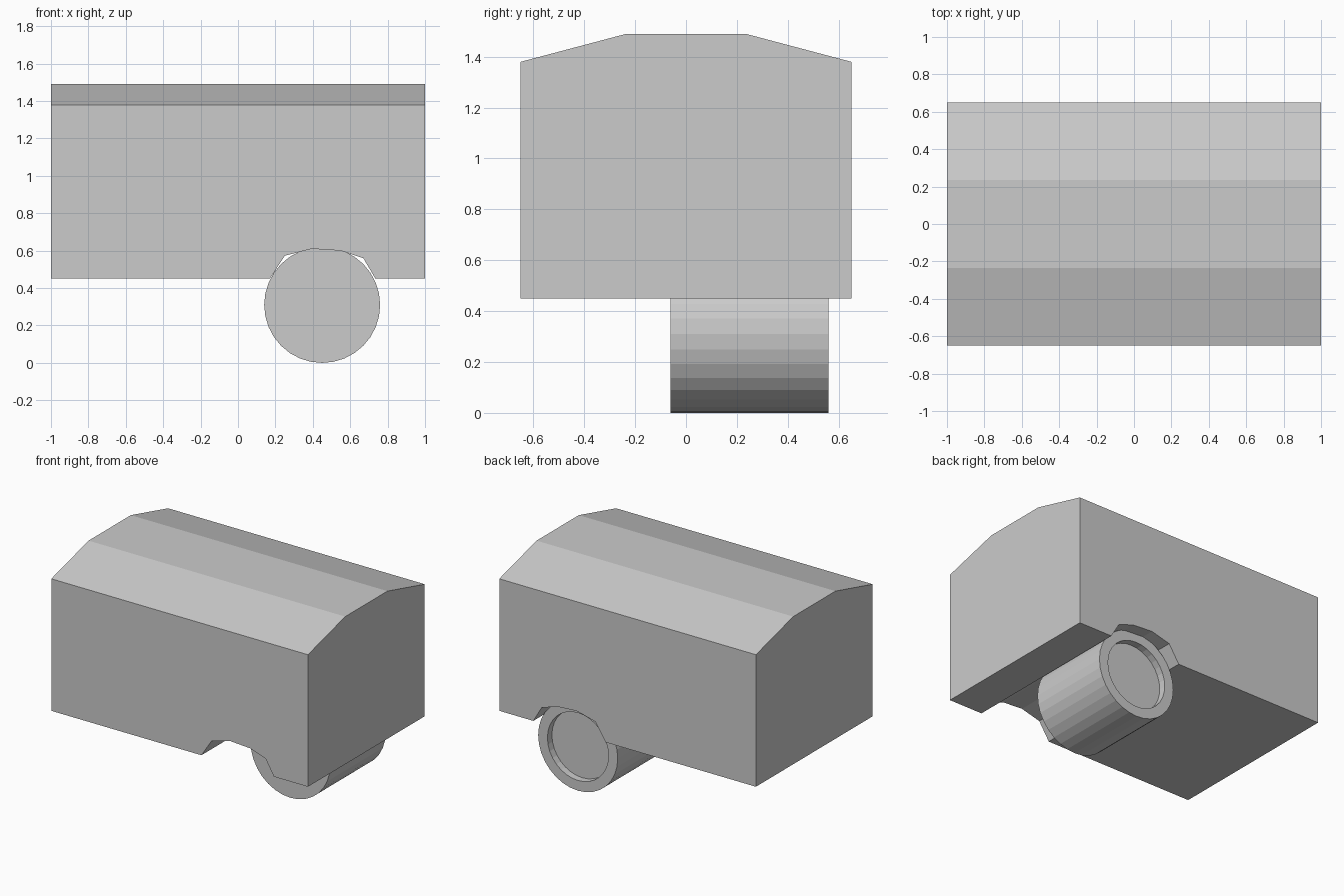
import bpy, bmesh
from math import pi
from mathutils import Matrix, Vector

if "Cube" in bpy.data.objects:
    bpy.data.objects.remove(bpy.data.objects["Cube"])


def finish(bm, name):
    bmesh.ops.recalc_face_normals(bm, faces=bm.faces[:])
    mesh = bpy.data.meshes.new(name)
    bm.to_mesh(mesh)
    bm.free()
    obj = bpy.data.objects.new(name, mesh)
    bpy.context.collection.objects.link(obj)
    return obj


def body():
    # Side outline with a faceted wheel arch, extruded across the width
    outline = [(-1, 0.45), (0.17, 0.45), (0.25, 0.573), (0.395, 0.61),
               (0.55, 0.60), (0.67, 0.56), (0.735, 0.45), (1, 0.45),
               (1, 1.38), (-1, 1.38)]
    bm = bmesh.new()
    side = bm.faces.new([bm.verts.new((x, -0.65, z)) for x, z in outline])
    new = bmesh.ops.extrude_face_region(bm, geom=[side], use_keep_orig=True)["geom"]
    for v in new:
        if isinstance(v, bmesh.types.BMVert):
            v.co.y = 0.65
    # Sloped roof with a flat middle
    top = max(bm.faces, key=lambda f: f.calc_center_median().z)
    roof = bmesh.ops.extrude_discrete_faces(bm, faces=[top])["faces"][0]
    for v in roof.verts:
        v.co.y *= 0.235 / 0.65
        v.co.z = 1.49
    finish(bm, "body")


def wheel():
    # Wide drum wheel lying along y
    bm = bmesh.new()
    bmesh.ops.create_cone(bm, cap_ends=True, segments=32, radius1=0.31,
                          radius2=0.31, depth=0.62,
                          matrix=Matrix.Translation((0.45, 0.25, 0.31))
                          @ Matrix.Rotation(pi / 2, 4, 'X'))
    # Recessed hub on the rear end
    hub = max(bm.faces, key=lambda f: f.calc_center_median().y)
    bmesh.ops.inset_region(bm, faces=[hub], thickness=0.072)
    hub = bmesh.ops.extrude_discrete_faces(bm, faces=[hub])["faces"][0]
    bmesh.ops.translate(bm, verts=hub.verts[:], vec=Vector((0, -0.05, 0)))
    finish(bm, "wheel")


body()
wheel()
